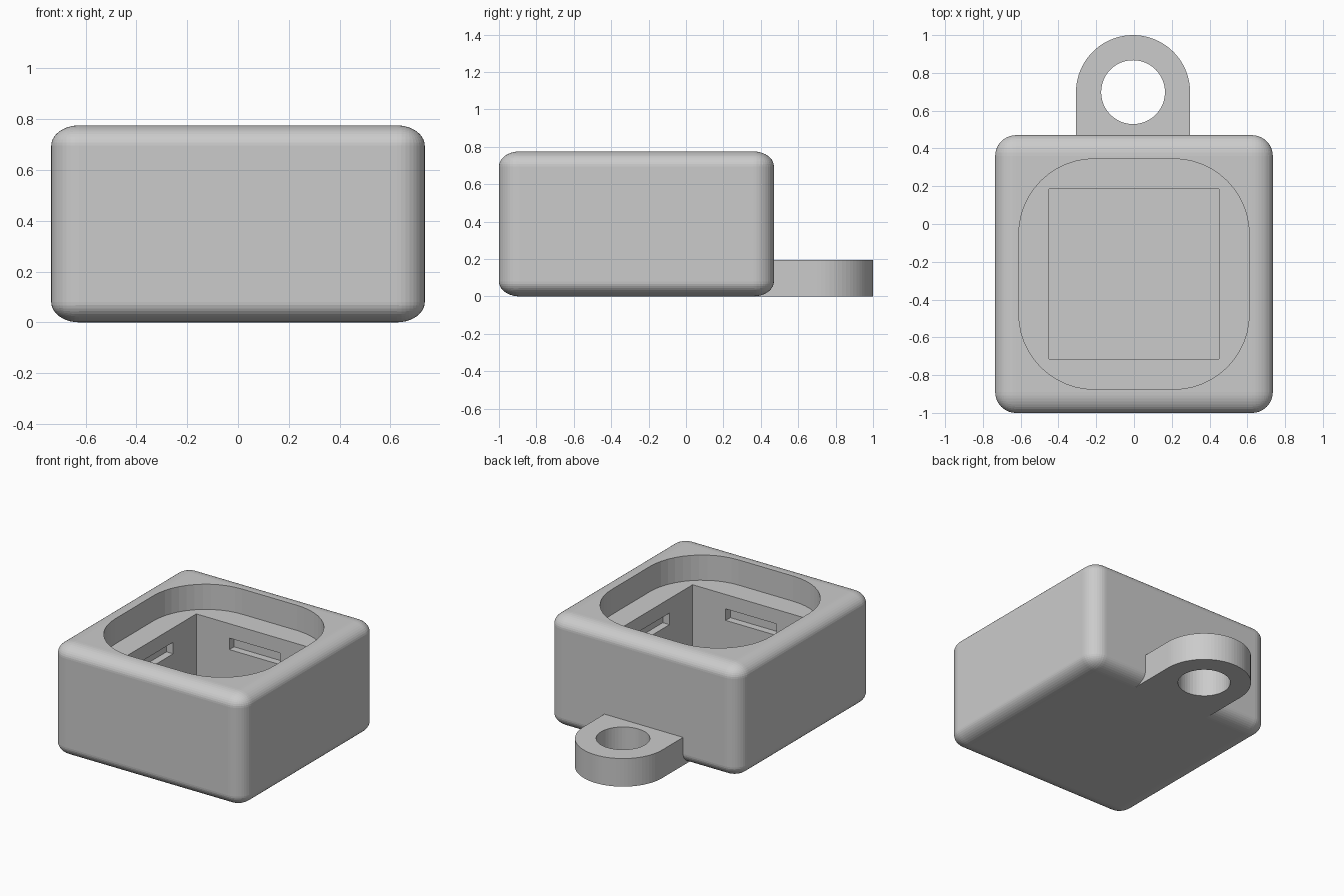
import bpy, bmesh
from math import sin, cos, pi

if "Cube" in bpy.data.objects:
    bpy.data.objects.remove(bpy.data.objects["Cube"])

MID_Y = -0.265          # centre of the box in y
BODY, TOP = 0.735, 0.775  # half width and height of the box


def to_object(name, bm):
    bmesh.ops.recalc_face_normals(bm, faces=bm.faces[:])
    mesh = bpy.data.meshes.new(name)
    bm.to_mesh(mesh)
    bm.free()
    obj = bpy.data.objects.new(name, mesh)
    bpy.context.collection.objects.link(obj)
    return obj


def arc(cx, cy, r, a0, a1, n):
    return [(cx + r * cos(a0 + (a1 - a0) * i / n),
             cy + r * sin(a0 + (a1 - a0) * i / n)) for i in range(n + 1)]


def prism(name, outline, z0, z1):
    bm = bmesh.new()
    face = bm.faces.new([bm.verts.new((x, y, z0)) for x, y in outline])
    top = bmesh.ops.extrude_face_region(bm, geom=[face])["geom"]
    bmesh.ops.translate(bm, vec=(0, 0, z1 - z0),
                        verts=[v for v in top if isinstance(v, bmesh.types.BMVert)])
    return to_object(name, bm)


def block(name, hx, hy, z0, z1):
    y0, y1 = MID_Y - hy, MID_Y + hy
    return prism(name, [(-hx, y0), (hx, y0), (hx, y1), (-hx, y1)], z0, z1)


def cut(target, cutter):
    mod = target.modifiers.new("cut", "BOOLEAN")
    mod.operation, mod.solver, mod.object = "DIFFERENCE", "EXACT", cutter
    bpy.context.view_layer.objects.active = target
    bpy.ops.object.modifier_apply(modifier=mod.name)
    bpy.data.objects.remove(cutter)


# Box with rounded edges, slightly flattened vertically
R, RZ = 0.11, 0.08
bm = bmesh.new()
bmesh.ops.create_cube(bm, size=1)
bmesh.ops.scale(bm, vec=(2 * BODY, 2 * BODY, TOP * R / RZ), verts=bm.verts)
bmesh.ops.bevel(bm, geom=bm.edges[:], offset=R, offset_type="OFFSET",
                segments=10, profile=0.5, affect="EDGES", clamp_overlap=True)
bmesh.ops.scale(bm, vec=(1, 1, RZ / R), verts=bm.verts)
bmesh.ops.translate(bm, vec=(0, MID_Y, TOP / 2), verts=bm.verts)
body = to_object("box_body", bm)

# Rounded recess in the top
half, rad = 0.61, 0.40
outline = []
for k, (sx, sy) in enumerate([(1, 1), (-1, 1), (-1, -1), (1, -1)]):
    outline += arc(sx * (half - rad), MID_Y + sy * (half - rad), rad,
                   k * pi / 2, (k + 1) * pi / 2, 12)
cut(body, prism("recess_cutter", outline, 0.60, 0.9))

# Square cavity and the clip slots in its four walls
cut(body, block("cavity_cutter", 0.449, 0.449, 0.10, 0.7))
cut(body, block("side_slot_cutter", 0.50, 0.195, 0.42, 0.50))
cut(body, block("end_slot_cutter", 0.195, 0.50, 0.42, 0.50))

# Hanging tab with a round hole at the back
TX, TY = -0.005, 0.698
tab = prism("hanging_tab",
            arc(TX, TY, 0.302, 0, pi, 40) + [(TX - 0.302, 0.36), (TX + 0.302, 0.36)],
            0, 0.195)
cut(tab, prism("hole_cutter", arc(TX, TY, 0.169, 0, 2 * pi, 48)[:-1], -0.1, 0.4))
